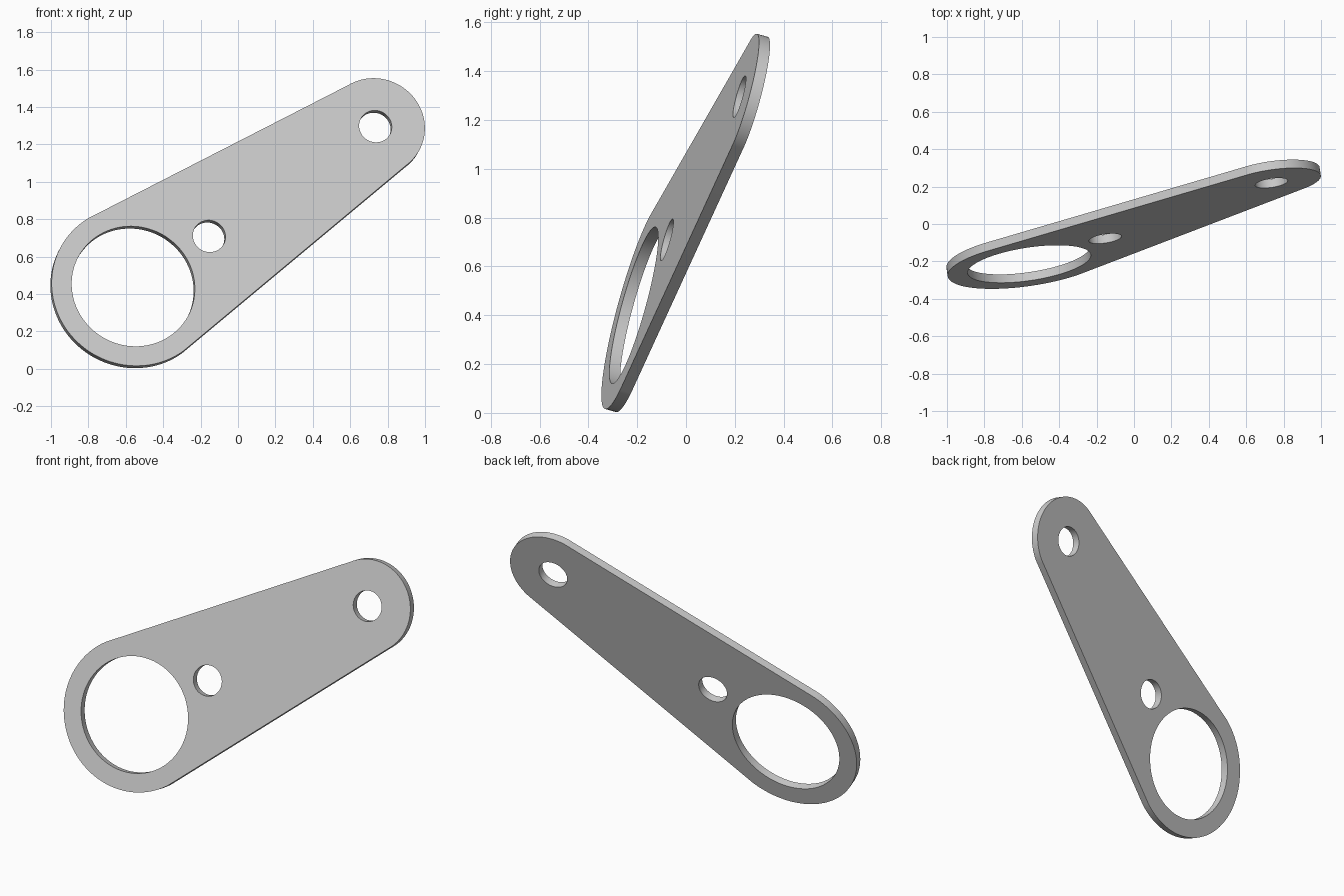
import bpy, bmesh
from math import radians, cos, sin
from mathutils import Vector, Matrix

cube = bpy.data.objects.get("Cube")
if cube:
    bpy.data.objects.remove(cube)

THICKNESS = 0.047
BIG_R, SMALL_R = 0.441, 0.267
RING_R, PIN_R = 0.333, 0.0885

# Tilted frame of the plate: long axis, cross axis and front normal
big_end = Vector((-0.56, -0.214, 0.441))
small_end = Vector((0.735, 0.219, 1.296))
axis = (small_end - big_end).normalized()
normal = Vector((0.145, -0.953, 0.265))
normal = (normal - axis * normal.dot(axis)).normalized()
cross = normal.cross(axis)
length = (small_end - big_end).length
frame = Matrix.Translation(big_end) @ Matrix((axis, cross, normal)).transposed().to_4x4()


def arc(cx, radius, start, end, steps):
    """Points of an arc centred on the long axis, angles in degrees."""
    angles = [radians(start + (end - start) * i / steps) for i in range(steps + 1)]
    return [(cx + radius * cos(a), radius * sin(a), 0) for a in angles]


def add_loop(bm, points):
    verts = [bm.verts.new(p) for p in points]
    for a, b in zip(verts, verts[1:] + verts[:1]):
        bm.edges.new((a, b))


bm = bmesh.new()
# Outline: two rounded ends joined by straight sides
add_loop(bm, arc(0, BIG_R, 88, 272, 64) + arc(length, SMALL_R, -87, 87, 64))
# Large ring opening and two pin holes
for centre, radius, sides in ((0, RING_R, 96), (0.505, PIN_R, 48), (length, PIN_R, 48)):
    add_loop(bm, arc(centre, radius, 0, 360, sides)[:-1])

# Fill the front face and give it thickness
bmesh.ops.triangle_fill(bm, edges=bm.edges[:], use_beauty=True, normal=(0, 0, 1))
extruded = bmesh.ops.extrude_face_region(bm, geom=bm.faces[:], use_keep_orig=True)
back = [v for v in extruded["geom"] if isinstance(v, bmesh.types.BMVert)]
bmesh.ops.translate(bm, verts=back, vec=(0, 0, -THICKNESS))
bmesh.ops.recalc_face_normals(bm, faces=bm.faces[:])

mesh = bpy.data.meshes.new("link_plate")
bm.to_mesh(mesh)
bm.free()
plate = bpy.data.objects.new("link_plate", mesh)
bpy.context.collection.objects.link(plate)
plate.matrix_world = frame

# Smooth rims with crisp face borders
bpy.ops.object.select_all(action="DESELECT")
plate.select_set(True)
bpy.context.view_layer.objects.active = plate
bpy.ops.object.shade_smooth_by_angle(angle=radians(30))
